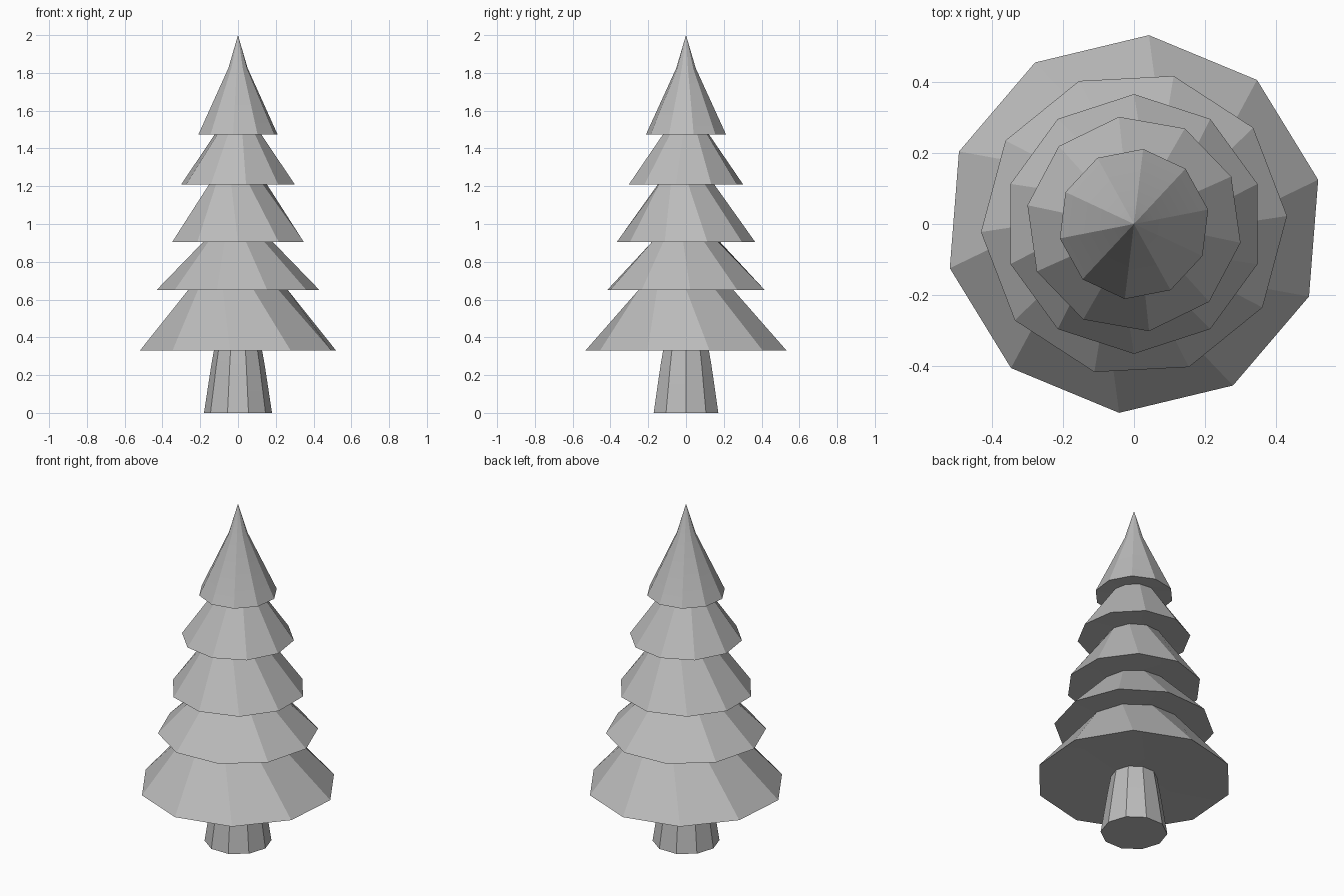
import bpy
import math

cube = bpy.data.objects.get("Cube")
if cube:
    bpy.data.objects.remove(cube, do_unlink=True)

SIDES = 10

grey = bpy.data.materials.new("plain_grey")
grey.use_nodes = True
colour = (0.5, 0.5, 0.5, 1)
grey.diffuse_color = colour
shader = next(n for n in grey.node_tree.nodes if n.type == "BSDF_PRINCIPLED")
shader.inputs["Base Color"].default_value = colour


def loft(name, rings, cap_bottom=False, tip=None):
    """Skin ten-sided rings given as (radius, height, turn in degrees)."""
    verts, faces = [], []
    for radius, z, turn in rings:
        for i in range(SIDES):
            a = math.radians(turn) + math.tau * i / SIDES
            verts.append((radius * math.cos(a), radius * math.sin(a), z))
    for r in range(len(rings) - 1):
        for i in range(SIDES):
            j = (i + 1) % SIDES
            low, high = r * SIDES, (r + 1) * SIDES
            faces.append((low + i, low + j, high + j, high + i))
    if cap_bottom:
        faces.append(tuple(reversed(range(SIDES))))
    if tip is not None:
        last = (len(rings) - 1) * SIDES
        verts.append((0, 0, tip))
        for i in range(SIDES):
            faces.append((last + i, last + (i + 1) % SIDES, len(verts) - 1))
    mesh = bpy.data.meshes.new(name)
    mesh.from_pydata(verts, [], faces)
    mesh.materials.append(grey)
    obj = bpy.data.objects.new(name, mesh)
    bpy.context.collection.objects.link(obj)
    bpy.ops.object.select_all(action="DESELECT")
    obj.select_set(True)
    bpy.context.view_layer.objects.active = obj
    bpy.ops.object.shade_smooth_by_angle(angle=math.radians(24))


# Tapered trunk, ending where the lowest skirt closes around it
trunk_top = (0.125, 0.345, 108)
loft("trunk", [(0.18, 0, 108), (0.142, 0.25, 108), trunk_top], cap_bottom=True)

# Branch skirts: rim radius, rim height, turn
rims = [(0.534, 0.33, 121.5), (0.432, 0.65, 111), (0.366, 0.905, 126),
        (0.305, 1.21, 98), (0.213, 1.475, 119)]
# Necks where each skirt meets the underside of the one above
necks = [(0.26, 0.655, 108), (0.18, 0.91, 103), (0.15, 1.215, 112),
         (0.12, 1.48, 101)]

# Each skirt runs from its nearly flat underside, round the rim, up to its neck
underside = trunk_top
for n, (rim, neck) in enumerate(zip(rims, necks)):
    loft(f"branch_skirt_{n + 1}", [underside, rim, neck])
    underside = neck

# Top skirt narrows to a pointed tip
loft("tree_top", [underside, rims[-1], (0.052, 1.825, 119)], tip=2)
